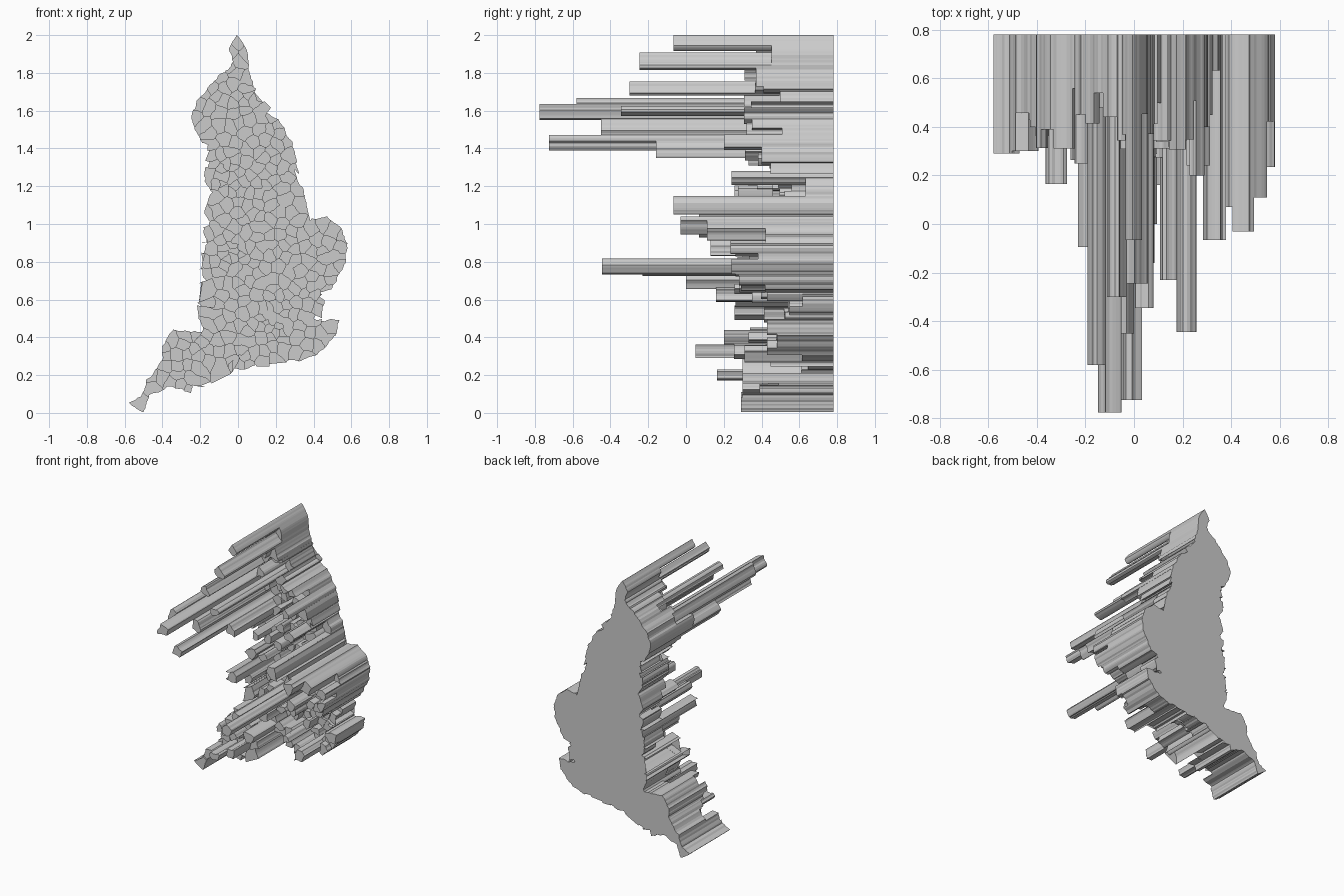
import bpy, bmesh, math, random
from mathutils import Vector, noise

if "Cube" in bpy.data.objects:
    bpy.data.objects.remove(bpy.data.objects["Cube"])

random.seed(7)
BACK = 0.78

# coastline in the front view (x, z), clockwise from the north tip
coast = [(-.01, 2), (.04, 1.94), (.06, 1.82), (.09, 1.7), (.12, 1.61), (.22, 1.55), (.26, 1.47),
         (.29, 1.42), (.30, 1.33), (.325, 1.27), (.27, 1.3), (.21, 1.29), (.28, 1.27), (.34, 1.2),
         (.36, 1.1), (.35, 1.04), (.31, .99), (.35, .98), (.39, 1.03), (.47, 1.035), (.54, .98),
         (.58, .9), (.57, .8), (.53, .71), (.49, .65), (.42, .63), (.46, .59), (.44, .54), (.40, .5),
         (.45, .49), (.53, .49), (.52, .41), (.42, .31), (.34, .28), (.2, .28), (.08, .25), (.01, .23),
         (-.03, .27), (-.08, .21), (-.11, .26), (-.2, .26), (-.24, .21), (-.25, .1), (-.3, .13),
         (-.38, .14), (-.42, .11), (-.47, .09), (-.50, 0), (-.58, .05), (-.51, .09), (-.48, .17),
         (-.4, .28), (-.4, .36), (-.34, .44), (-.16, .42), (-.15, .52), (-.115, .59), (-.18, .72),
         (-.19, .8), (-.16, .9), (-.19, .98), (-.14, 1.0), (-.18, 1.05), (-.14, 1.17), (-.18, 1.23),
         (-.13, 1.4), (-.19, 1.43), (-.25, 1.55), (-.22, 1.65), (-.15, 1.73), (-.02, 1.86), (-.05, 1.92)]

# districts with a readable front position (x, z, front y)
known = [(-.01, 1.96, -.065), (0, 1.86, -.245), (-.075, 1.72, -.3), (-.095, 1.595, -.775),
         (-.15, 1.62, -.58), (.035, 1.6, -.345), (-.02, 1.43, -.725), (-.04, 1.51, -.45),
         (-.185, 1.52, -.095), (.21, .775, -.445), (.14, .775, -.23), (.32, 1.1, -.065),
         (.445, 1.0, -.03), (.385, .98, .07), (.5, .96, .11), (.54, .88, .235), (.54, .78, .24),
         (.5, .7, .28), (-.315, .2, .165), (-.53, .06, .29), (-.45, .14, .3), (-.38, .25, .4),
         (-.34, .38, .39), (-.14, .87, .13), (-.1, .33, .05), (-.05, .4, .2), (.26, 1.25, .24),
         (.05, 1.39, -.16), (.1, .62, .16), (.06, .7, 0), (.26, 1.44, .2), (.05, 1.76, .37),
         (.17, 1.5, .32), (.28, 1.36, .4), (.48, .45, .43), (.42, .36, .43), (-.23, 1.56, .25)]

# crowded town areas: x, z, radius
towns = [(.2, .5, .09), (-.03, .87, .06), (-.05, 1.25, .07), (.05, 1.66, .03)]


def inside(x, z):
    hit = False
    for (x1, z1), (x2, z2) in zip(coast, coast[1:] + coast[:1]):
        if (z1 > z) != (z2 > z) and x < x1 + (z - z1) * (x2 - x1) / (z2 - z1):
            hit = not hit
    return hit


def in_town(x, z):
    return any(math.hypot(x - a, z - b) < r for a, b, r in towns)


def front_depth(x, z):
    if in_town(x, z):
        return random.uniform(.62, .73)
    if z > 1.3:
        return random.uniform(.3, .55)
    if x > .36 and z > .6:
        return random.uniform(.25, .45)
    if x < -.25:
        return random.uniform(.3, .5)
    return random.choice((.3, .4, .45, .5, .55, .6, .65)) + random.uniform(-.05, .05)


# scatter district centres
seeds = [(Vector((x, 0, z)), y, .05) for x, z, y in known]
for i in range(6000):
    x, z = random.uniform(-.58, .58), random.uniform(0, 2)
    if not inside(x, z):
        continue
    gap = .026 if in_town(x, z) else .043
    p = Vector((x, 0, z))
    if all((p - q).length > max(gap, g if g == .05 else 0) for q, _, g in seeds):
        seeds.append((p, front_depth(x, z), gap))

# flat land sheet
land = bmesh.new()
land.faces.new([land.verts.new((x, 0, z)) for x, z in coast])
bmesh.ops.triangulate(land, faces=land.faces[:])


def wobble(p):
    q = p + noise.noise_vector(p * 22) * .011 + noise.noise_vector(p * 60) * .005
    return (min(max(q.x, -.58), .58), min(max(q.z, 0), 2))


def ragged_loop(face):
    pts = [v.co.copy() for v in face.verts]
    out = []
    for a, b in zip(pts, pts[1:] + pts[:1]):
        n = max(1, math.ceil((b - a).length / .013))
        out += [wobble(a.lerp(b, k / n)) for k in range(n)]
    return out


def add_prism(bm, loop, front):
    f = [bm.verts.new((x, front, z)) for x, z in loop]
    b = [bm.verts.new((x, BACK, z)) for x, z in loop]
    bm.faces.new(f)
    bm.faces.new(b[::-1])
    for i in range(len(f)):
        j = (i + 1) % len(f)
        bm.faces.new((f[j], f[i], b[i], b[j]))


# cut the land into districts and extrude each one forward from the back plane
result = bmesh.new()
for p, front, _ in seeds:
    cell = land.copy()
    near = sorted((q for q, _, _ in seeds if q is not p), key=lambda q: (q - p).length)[:24]
    for q in near:
        bmesh.ops.bisect_plane(cell, geom=cell.verts[:] + cell.edges[:] + cell.faces[:],
                               plane_co=(p + q) / 2, plane_no=(q - p).normalized(), clear_outer=True)
    if cell.faces:
        bmesh.ops.dissolve_faces(cell, faces=cell.faces[:], use_verts=False)
    for face in cell.faces:
        if face.calc_area() > 1e-5:
            add_prism(result, ragged_loop(face), front)
    cell.free()
land.free()

bmesh.ops.recalc_face_normals(result, faces=result.faces[:])
mesh = bpy.data.meshes.new("map_districts")
result.to_mesh(mesh)
result.free()
bpy.context.collection.objects.link(bpy.data.objects.new("map_districts", mesh))
